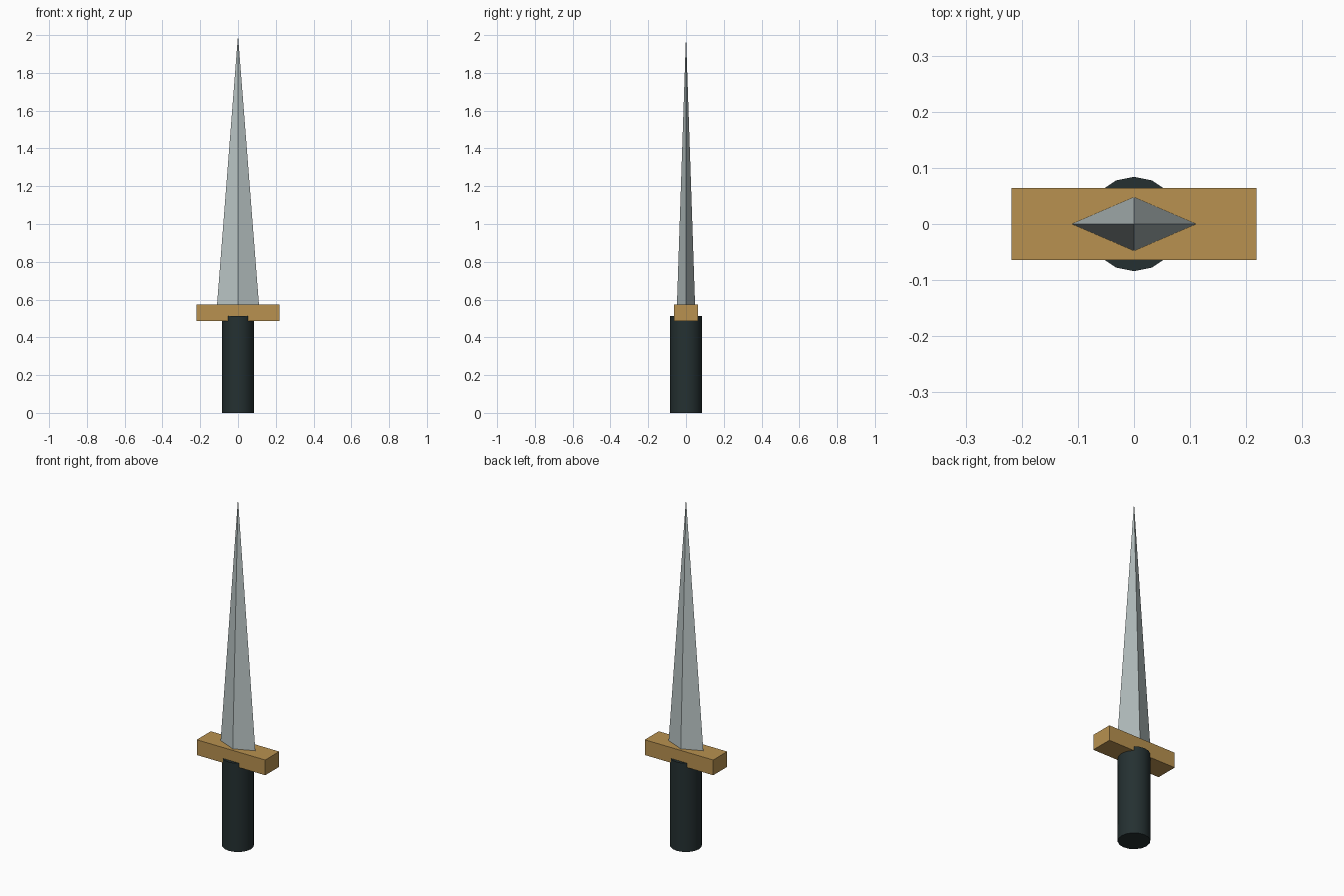
import bpy, bmesh
from mathutils import Matrix

if "Cube" in bpy.data.objects:
    bpy.data.objects.remove(bpy.data.objects["Cube"])


def material(name, rgb):
    m = bpy.data.materials.new(name)
    m.diffuse_color = (*rgb, 1.0)
    m.use_nodes = True
    m.node_tree.nodes["Principled BSDF"].inputs["Base Color"].default_value = m.diffuse_color
    return m


def add_part(name, bm, mat):
    bmesh.ops.recalc_face_normals(bm, faces=bm.faces)
    mesh = bpy.data.meshes.new(name)
    bm.to_mesh(mesh)
    bm.free()
    mesh.materials.append(mat)
    ob = bpy.data.objects.new(name, mesh)
    bpy.context.collection.objects.link(ob)
    return ob


def tapered(sides, r_low, r_high, z0, z1, scale=(1, 1, 1)):
    """Upright cylinder or cone between two heights."""
    bm = bmesh.new()
    place = Matrix.Translation((0, 0, (z0 + z1) / 2)) @ Matrix.Diagonal((*scale, 1))
    bmesh.ops.create_cone(bm, cap_ends=True, segments=sides, radius1=r_low,
                          radius2=r_high, depth=z1 - z0, matrix=place)
    return bm


steel = material("steel grey", (0.48, 0.55, 0.55))
brass = material("brass", (0.48, 0.285, 0.08))
black = material("dark grip", (0.018, 0.030, 0.031))

# Grip: smooth round handle that pokes up slightly into the guard
grip = add_part("grip", tapered(16, 0.084, 0.084, 0.0, 0.512), black)
bpy.context.view_layer.objects.active = grip
grip.select_set(True)
bpy.ops.object.shade_smooth_by_angle()

# Guard: plain crossbar
bm = bmesh.new()
bmesh.ops.create_cube(bm, size=1.0, matrix=Matrix.Translation((0, 0, 0.531))
                      @ Matrix.Diagonal((0.437, 0.128, 0.088, 1)))
add_part("guard", bm, brass)

# Blade: four-sided diamond spike standing on the guard
add_part("blade", tapered(4, 0.111, 0.0, 0.572, 2.0, (1, 0.432, 1)), steel)
